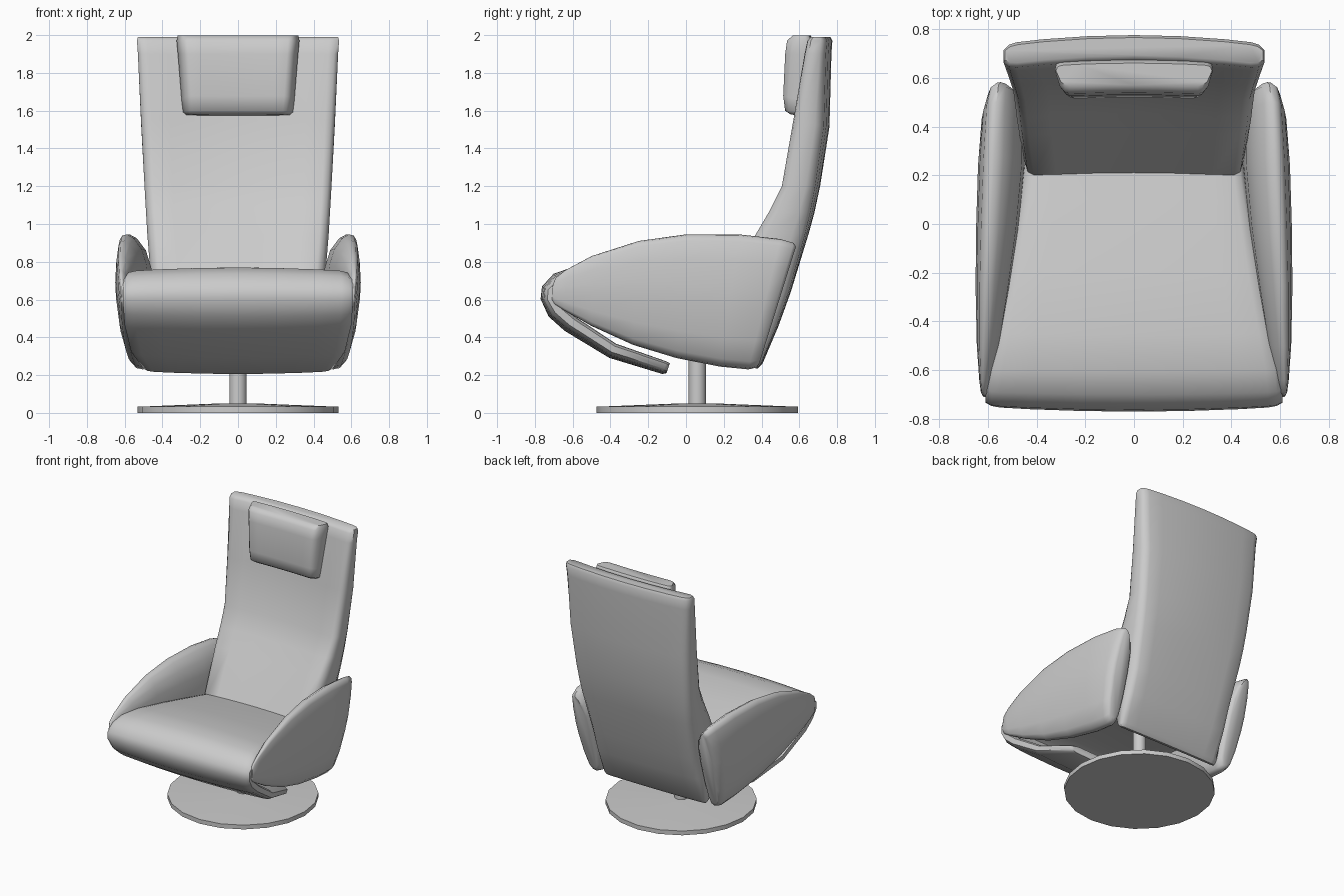
import bpy, bmesh, math
from mathutils import Vector

def finish(obj, name, angle):
    obj.name = obj.data.name = name
    bpy.ops.object.select_all(action='DESELECT')
    obj.select_set(True)
    bpy.context.view_layer.objects.active = obj
    bpy.ops.object.shade_smooth_by_angle(angle=math.radians(angle))

def loft(name, stations, section, mirror=1):
    """Skin a (u, v) section along stations (ya, za, yb, zb, x0, x1, bow)."""
    bm = bmesh.new()
    rings = []
    for ya, za, yb, zb, x0, x1, bow in stations:
        a, b = Vector((0, ya, za)), Vector((0, yb, zb))
        out = (b - a).normalized()
        ring = []
        for u, v in section:
            p = a.lerp(b, v) + out * bow * (1 - (2 * u - 1) ** 2)
            p.x = mirror * (x0 + (x1 - x0) * u)
            ring.append(bm.verts.new(p))
        rings.append(ring)
    n = len(section)
    for r, s in zip(rings, rings[1:]):
        for i in range(n):
            j = (i + 1) % n
            bm.faces.new((r[i], r[j], s[j], s[i]))
    bm.faces.new(rings[0])
    bm.faces.new(rings[-1])
    bmesh.ops.recalc_face_normals(bm, faces=bm.faces)
    me = bpy.data.meshes.new(name)
    bm.to_mesh(me)
    bm.free()
    obj = bpy.data.objects.new(name, me)
    bpy.context.collection.objects.link(obj)
    finish(obj, name, 50)

def pad_section(taper=0.0):
    """Rounded rectangle, u and v in 0..1; taper narrows the v = 0 side."""
    half = [(0, 0), (.35, 0), (.7, 0), (.9, .01), (.96, .07), (1, .25),
            (1, .75), (.96, .93), (.9, .99), (.7, 1), (.35, 1), (0, 1)]
    half = [(u * (1 - taper * (1 - v)), v) for u, v in half]
    full = half + [(-u, v) for u, v in reversed(half[1:-1])]
    return [((u + 1) / 2, v) for u, v in full]

def pad(name, rows, taper=0.0):
    loft(name, [(ya, za, yb, zb, -w, w, bow) for ya, za, yb, zb, w, bow in rows],
         pad_section(taper))

# Seat: top cushion folding over the front edge into the lower flap
pad("seat", [
    (.28, .50, .30, .62, .44, .01),
    (.08, .54, .10, .66, .47, .01),
    (-.20, .60, -.20, .715, .52, .02),
    (-.43, .63, -.45, .75, .57, .02),
    (-.57, .65, -.60, .75, .60, .02),
    (-.65, .65, -.69, .72, .61, .02),
    (-.69, .63, -.745, .66, .61, .02),
    (-.68, .59, -.75, .60, .61, .02),
    (-.64, .56, -.71, .52, .605, .02),
    (-.58, .51, -.63, .45, .60, .02),
    (-.37, .37, -.40, .305, .565, .015),
    (-.10, .275, -.12, .22, .50, .015),
    (-.085, .265, -.10, .22, .48, .01)])

# Backrest: thick at the lumbar, bowed backwards across its width
pad("backrest", [
    (.35, .24, .375, .235, .43, .005),
    (.33, .26, .395, .26, .44, .01),
    (.26, .45, .48, .46, .45, .01),
    (.19, .63, .545, .64, .455, .01),
    (.36, .94, .63, .95, .48, .02),
    (.43, 1.06, .655, 1.06, .487, .025),
    (.50, 1.20, .68, 1.20, .495, .03),
    (.56, 1.55, .725, 1.52, .513, .035),
    (.62, 1.90, .735, 1.90, .53, .035),
    (.635, 1.97, .74, 1.97, .535, .035),
    (.655, 1.99, .73, 1.99, .53, .035)])

# Head pillow
pad("head_pillow", [
    (.55, 1.58, .60, 1.575, .28, .01),
    (.52, 1.60, .61, 1.59, .30, .01),
    (.51, 1.68, .62, 1.65, .308, .01),
    (.52, 1.90, .66, 1.90, .328, .01),
    (.53, 1.97, .665, 1.97, .335, .01),
    (.56, 1.998, .65, 1.998, .33, .01)], taper=.12)

# Armrests: u runs inner to outer, v runs bottom to top
arm_section = [(.3, 0), (.5, .01), (.68, .06), (.85, .22), (.97, .45), (1, .6),
               (.96, .8), (.88, .95), (.8, .99), (.65, 1), (.45, .97), (.2, .88),
               (.05, .75), (0, .55), (0, .3), (.05, .1), (.15, .02)]
arm_rows = [
    (-.71, .60, -.705, .68, .60, .62, 0),
    (-.695, .575, -.69, .715, .597, .628, 0),
    (-.64, .54, -.64, .755, .585, .635, 0),
    (-.50, .46, -.50, .83, .55, .645, 0),
    (-.28, .36, -.25, .91, .51, .65, 0),
    (-.05, .29, 0, .945, .475, .648, 0),
    (.18, .245, .28, .945, .45, .64, 0),
    (.33, .23, .50, .92, .45, .625, 0),
    (.375, .24, .57, .90, .465, .605, 0),
    (.388, .26, .582, .88, .485, .58, 0)]
for side, label in ((-1, "left"), (1, "right")):
    loft(label + "_armrest", arm_rows, arm_section, side)

# Swivel base: plate, shallow dome and post
for name, r1, r2, z0, z1, n in (("base_plate", .533, .533, 0, .033, 20),
                                ("base_dome", .52, .10, .033, .05, 20),
                                ("post", .046, .046, .04, .60, 16)):
    bpy.ops.mesh.primitive_cone_add(vertices=n, radius1=r1, radius2=r2,
                                    depth=z1 - z0, location=(0, .06, (z0 + z1) / 2))
    finish(bpy.context.object, name, 30)
